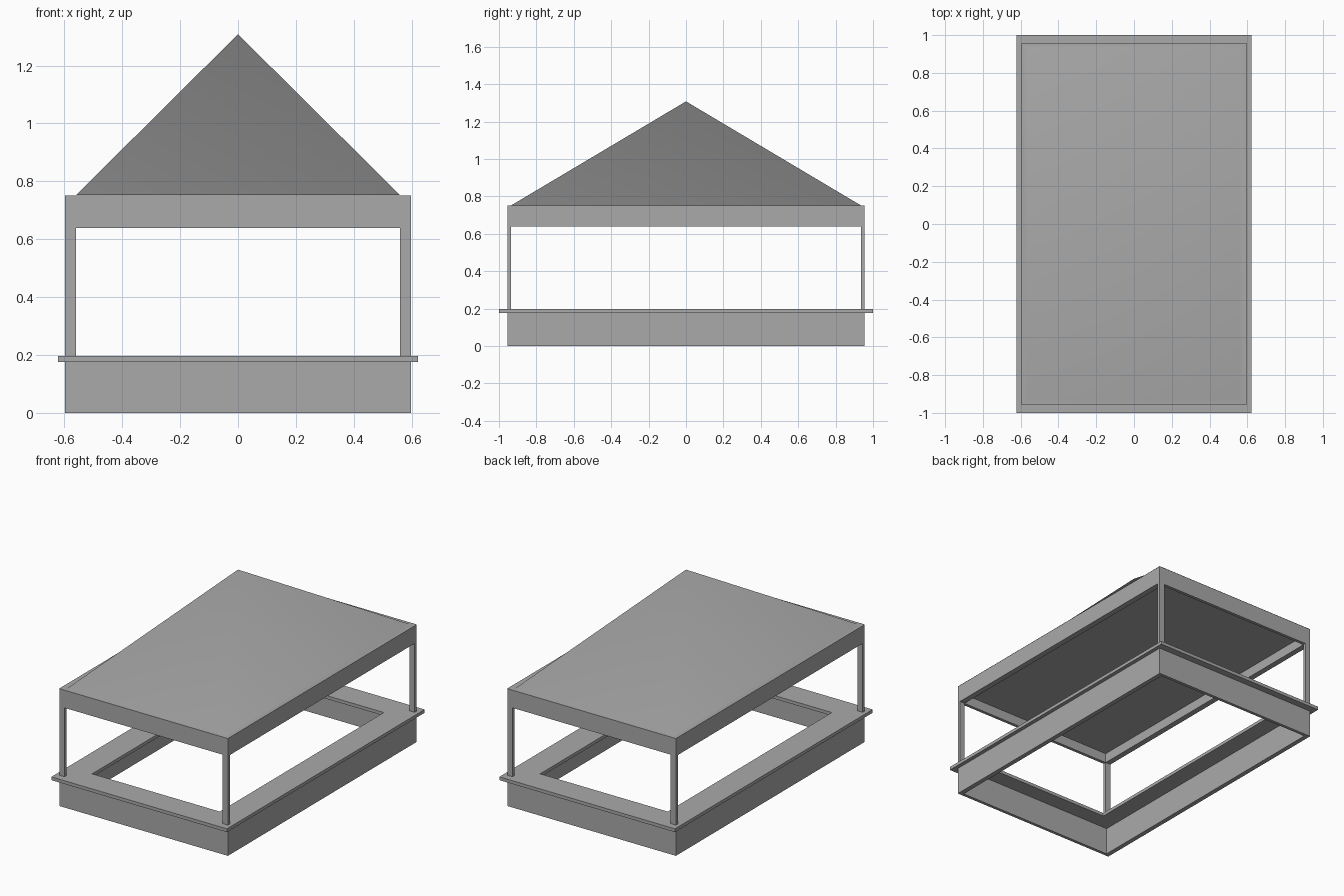
import bpy, bmesh

if "Cube" in bpy.data.objects:
    bpy.data.objects.remove(bpy.data.objects["Cube"], do_unlink=True)

# Single plain grey
grey = bpy.data.materials.new("plain_grey")
grey.use_nodes = True
COLOUR = (0.4, 0.4, 0.4, 1)
grey.diffuse_color = COLOUR
grey.node_tree.nodes["Principled BSDF"].inputs["Base Color"].default_value = COLOUR

HX, HY = 0.597, 0.955          # half size of base and roof frame
RIM_X, RIM_Y = 0.037, 0.02     # frame thickness on each axis
EAVE, BEAM_LOW, COUNTER_TOP = 0.752, 0.638, 0.197


def finish(name, bm):
    mesh = bpy.data.meshes.new(name)
    bm.to_mesh(mesh)
    bm.free()
    obj = bpy.data.objects.new(name, mesh)
    bpy.context.collection.objects.link(obj)
    mesh.materials.append(grey)
    return obj


def rect(bm, x, y, z):
    return [bm.verts.new((sx * x, sy * y, z))
            for sx, sy in ((-1, -1), (1, -1), (1, 1), (-1, 1))]


def bridge(bm, a, b):
    for i in range(4):
        j = (i + 1) % 4
        bm.faces.new((a[i], a[j], b[j], b[i]))


def ring(name, x, y, tx, ty, z0, z1):
    """Rectangular tube with an open middle."""
    bm = bmesh.new()
    loops = [rect(bm, x, y, z0), rect(bm, x, y, z1),
             rect(bm, x - tx, y - ty, z1), rect(bm, x - tx, y - ty, z0)]
    for i in range(4):
        bridge(bm, loops[i], loops[(i + 1) % 4])
    return finish(name, bm)


def box(name, x0, x1, y0, y1, z0, z1):
    bm = bmesh.new()
    bmesh.ops.create_cube(bm, size=1)
    for v in bm.verts:
        v.co = (x1 if v.co.x > 0 else x0,
                y1 if v.co.y > 0 else y0,
                z1 if v.co.z > 0 else z0)
    return finish(name, bm)


# Hollow base, overhanging counter and roof beams
ring("base_walls", HX, HY, 0.03, RIM_Y, 0, 0.178)
ring("counter", 0.622, 1.0, 0.17, 0.17, 0.176, COUNTER_TOP)
ring("roof_beams", HX, HY, RIM_X, RIM_Y, BEAM_LOW, EAVE - 0.001)

# Corner posts
for sx, side in ((-1, "right"), (1, "left")):
    for sy, end in ((-1, "front"), (1, "back")):
        xs = sorted((sx * HX, sx * (HX - RIM_X)))
        ys = sorted((sy * HY, sy * (HY - RIM_Y)))
        box(f"{end}_{side}_post", *xs, *ys, COUNTER_TOP, BEAM_LOW)

# Ceiling panel set up inside the beams
box("ceiling", RIM_X - HX, HX - RIM_X, RIM_Y - HY, HY - RIM_Y, 0.70, 0.72)

# Softly shaded pyramid roof with a flat rim
bm = bmesh.new()
outer = rect(bm, HX, HY, EAVE)
inner = rect(bm, HX - RIM_X, HY - RIM_Y, EAVE)
bridge(bm, outer, inner)
apex = bm.verts.new((0, 0, 1.308))
for i in range(4):
    bm.faces.new((inner[i], inner[(i + 1) % 4], apex))
for f in bm.faces:
    f.smooth = True
finish("pyramid_roof", bm)
